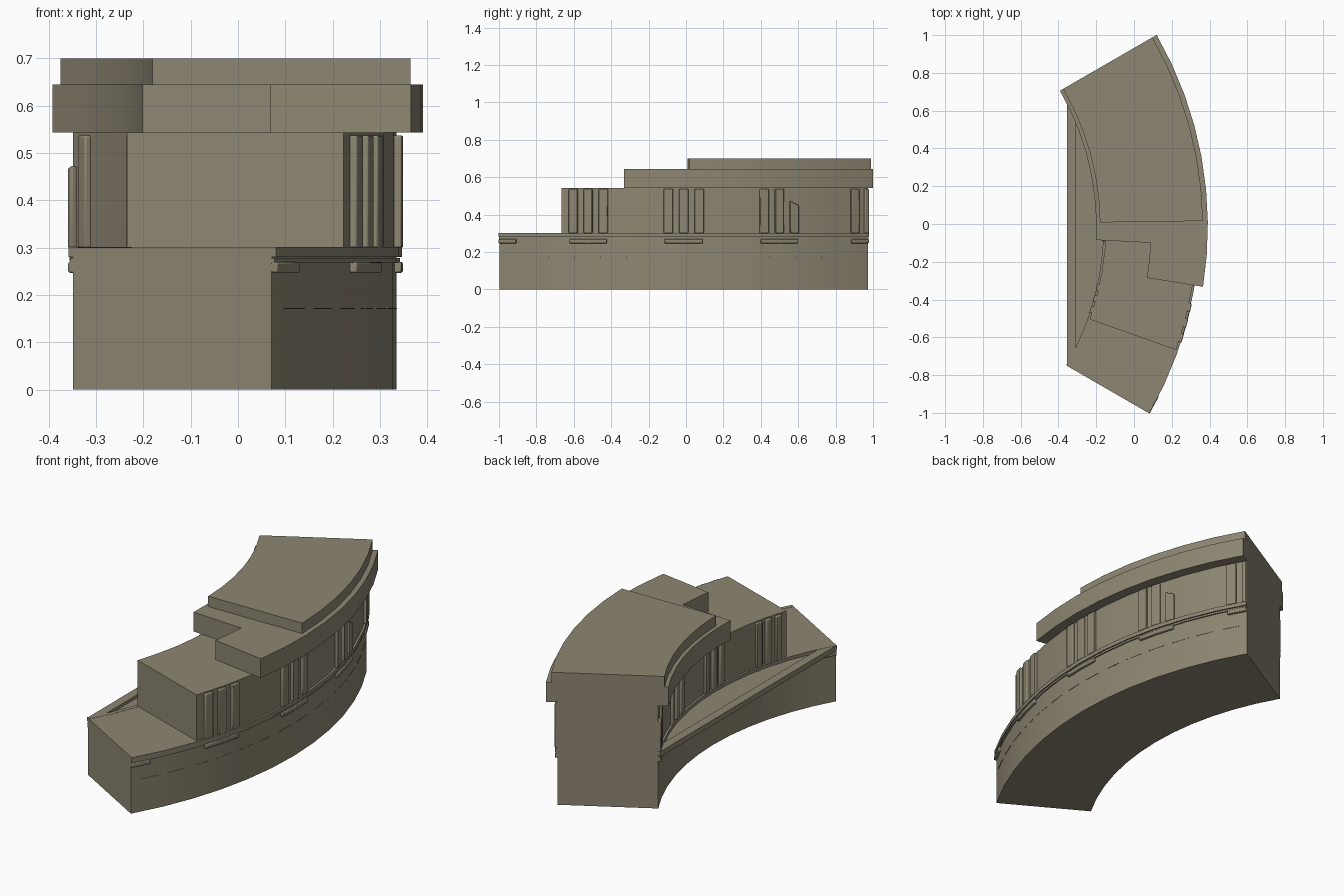
import bpy, bmesh
from math import radians, sin, cos, ceil, sqrt

if "Cube" in bpy.data.objects:
    bpy.data.objects.remove(bpy.data.objects["Cube"], do_unlink=True)

stone = bpy.data.materials.new("weathered_stone")
stone.use_nodes = True
COLOUR = (0.27, 0.24, 0.17, 1)
stone.diffuse_color = COLOUR
stone.node_tree.nodes["Principled BSDF"].inputs["Base Color"].default_value = COLOUR
stone.node_tree.nodes["Principled BSDF"].inputs["Roughness"].default_value = 0.9

# Centre of curvature, wall radii and half angle of the curved block
CX, CY = -1.635, -0.012
INNER, OUTER, HALF = 1.485, 1.97, 30


def arc(r, a0, a1):
    """Points on an arc, about one every five degrees."""
    n = max(1, ceil(abs(a1 - a0) / 5))
    angles = [radians(a0 + (a1 - a0) * i / n) for i in range(n + 1)]
    return [(CX + r * cos(a), CY + r * sin(a)) for a in angles]


def prism(name, outline, z0, z1, bevel=0, slope=0):
    """Extrude an outline upward; slope tilts the top along y."""
    bm = bmesh.new()
    low = [bm.verts.new((x, y, z0)) for x, y in outline]
    y0 = min(y for x, y in outline)
    high = [bm.verts.new((x, y, z1 - slope * (y - y0))) for x, y in outline]
    bm.faces.new(low[::-1])
    bm.faces.new(high)
    for i in range(len(low)):
        j = (i + 1) % len(low)
        bm.faces.new((low[i], low[j], high[j], high[i]))
    bmesh.ops.recalc_face_normals(bm, faces=bm.faces)
    mesh = bpy.data.meshes.new(name)
    bm.to_mesh(mesh)
    bm.free()
    mesh.materials.append(stone)
    obj = bpy.data.objects.new(name, mesh)
    bpy.context.collection.objects.link(obj)
    if bevel:
        mod = obj.modifiers.new("soft_edges", 'BEVEL')
        mod.width = bevel
        mod.segments = 2
    bpy.ops.object.select_all(action='DESELECT')
    obj.select_set(True)
    bpy.context.view_layer.objects.active = obj
    bpy.ops.object.shade_smooth_by_angle(angle=radians(25))
    return obj


def sector(name, r0, r1, a0, a1, z0, z1, **options):
    return prism(name, arc(r1, a0, a1) + arc(r0, a1, a0), z0, z1, **options)


# Stacked courses, each stepping back from the front
sector("base_wall", INNER, OUTER, -HALF, HALF, 0, 0.3)
sector("upper_wall", INNER, OUTER, -19.4, HALF, 0.3, 0.543)
cornice = arc(2.026, -9.1, HALF) + arc(1.435, HALF, -2.9) + arc(1.725, -2.9, -9.1)
prism("cornice", cornice, 0.543, 0.645)
sector("top_course", 1.455, 2.0, 0.8, HALF, 0.645, 0.7)

# Trim bands, brackets and pilasters on both curved walls
for side, wall, out in (("outer", OUTER, 1), ("inner", INNER, -1)):
    def strip(name, depth, a0, a1, z0, z1, **options):
        r0, r1 = sorted((wall - out * 0.01, wall + out * depth))
        sector(side + "_" + name, r0, r1, max(a0, -HALF), min(a1, HALF), z0, z1, **options)

    strip("upper_band", 0.011, -HALF, HALF, 0.28, 0.301)
    strip("lower_band", 0.007, -HALF, HALF, 0.268, 0.278)
    for group in range(-30, 31, 15):
        strip("bracket", 0.013, group - 3, group + 3, 0.247, 0.27, bevel=0.004)
        if group < -15:
            continue
        for step in (-2.4, 0, 2.4):
            angle = group + step
            if angle > HALF:
                continue
            broken = (group == 15 and step > 0) if out > 0 else angle == HALF
            strip("pilaster", 0.014, angle - 0.7, angle + 0.7, 0.3,
                  0.475 if broken else 0.537, bevel=0.004, slope=0.5 if broken else 0)

# Fine broken joint line on the outer wall
for i in range(14):
    start = -28.5 + 4.2 * i
    sector("joint_line", OUTER - 0.01, OUTER + 0.001, start, start + 2.8, 0.17, 0.173)

# Shelf closing the hollow of the inner wall, with a straight raised lip
EDGE, LIP = -0.356, -0.31
prism("inner_shelf", arc(INNER + 0.003, -HALF, HALF), 0.272, 0.284)


def reach(x):
    return sqrt(INNER ** 2 - (x - CX) ** 2)


prism("shelf_lip", [(EDGE, CY - 0.735), (LIP, CY - reach(LIP)),
                    (LIP, CY + reach(LIP)), (EDGE, CY + 0.735)], 0.272, 0.3)
